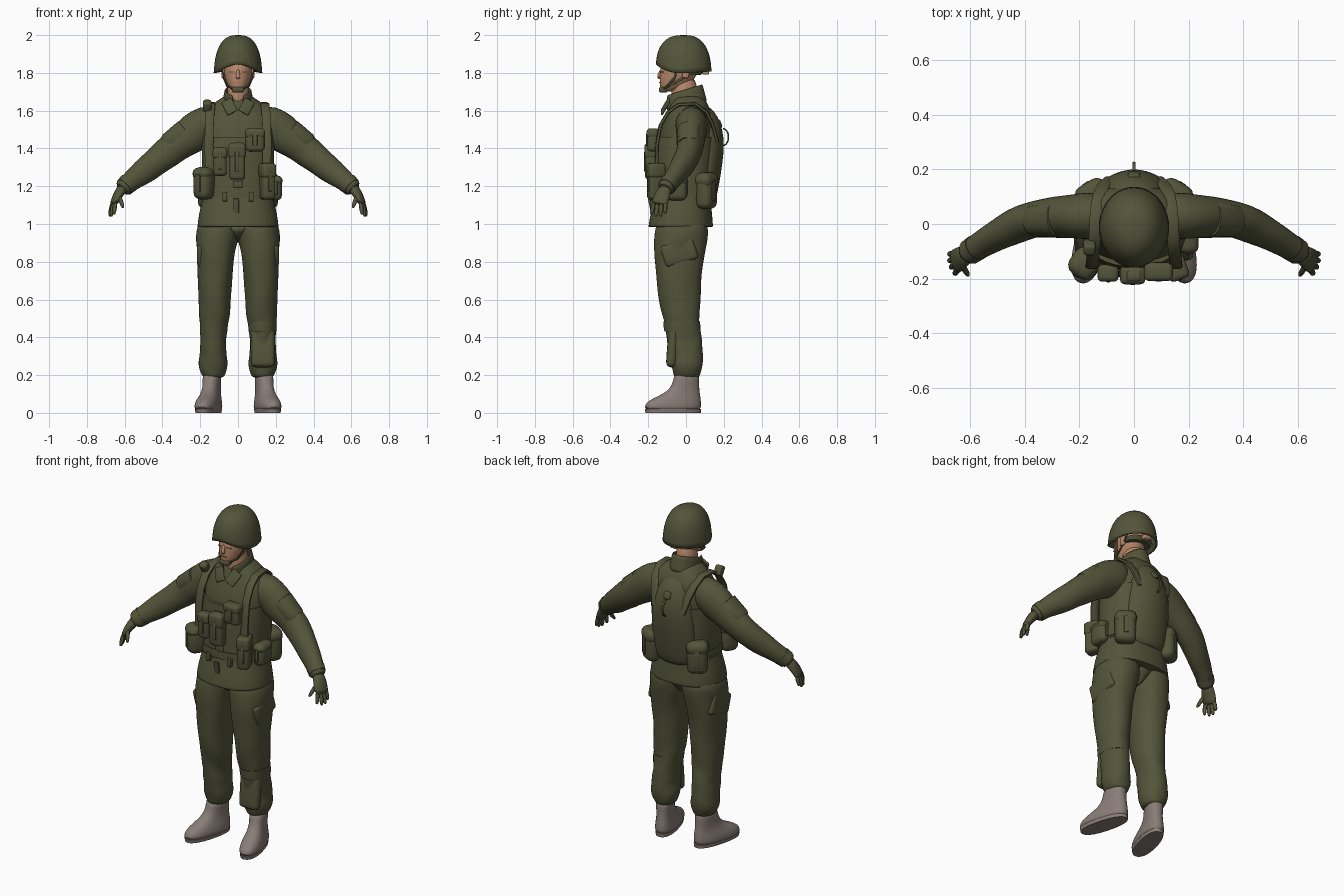
import bpy, bmesh, math
from mathutils import Vector, Matrix


def material(name, rgb):
    m = bpy.data.materials.new(name)
    m.diffuse_color = (*rgb, 1)
    return m


GREEN = material("olive cloth", (0.085, 0.09, 0.042))
BOOT = material("taupe leather", (0.25, 0.205, 0.185))
SKIN = material("skin", (0.48, 0.25, 0.145))
DARK = material("brown lashes", (0.16, 0.085, 0.05))
LIP = material("lips", (0.38, 0.165, 0.11))


def finish(name, bm, mat, mirror=False, smooth=0, solid=0):
    bmesh.ops.recalc_face_normals(bm, faces=bm.faces)
    me = bpy.data.meshes.new(name)
    bm.to_mesh(me)
    bm.free()
    me.materials.append(mat)
    ob = bpy.data.objects.new(name, me)
    bpy.context.collection.objects.link(ob)
    if mirror:
        ob.modifiers.new("mirror", 'MIRROR').use_mirror_merge = False
    if solid:
        s = ob.modifiers.new("thickness", 'SOLIDIFY')
        s.thickness, s.offset = solid, -1
    if smooth:
        ob.modifiers.new("smooth", 'SUBSURF').levels = smooth
        ob.modifiers["smooth"].render_levels = smooth
    return ob


def skin_rings(rings, caps=True, gap=()):
    """Join rings of points into a surface; gap lists columns left open."""
    bm = bmesh.new()
    vs = [[bm.verts.new(p) for p in r] for r in rings]
    n = len(rings[0])
    for a, b in zip(vs, vs[1:]):
        for i in range(n):
            if i not in gap:
                j = (i + 1) % n
                bm.faces.new((a[i], a[j], b[j], b[i]))
    if caps:
        bm.faces.new(vs[0][::-1])
        bm.faces.new(vs[-1])
    return bm


def power(v, e):
    return math.copysign(abs(v) ** e, v)


def loft(name, rows, mat, n=24, e=1.0, tilt=0, fold=0, turn=None, gap=(), caps=True, **kw):
    """Rows are (z, centre x, half width, front y, back y)."""
    rings = []
    for z, xc, rx, y0, y1 in rows:
        ring = []
        for i in range(n):
            a = math.tau * (i + 0.5) / n - math.pi / 2
            k = 1 + fold * math.sin(3 * a + 41 * z) * math.sin(67 * z + a)
            y = (y0 + y1) / 2 + k * (y1 - y0) / 2 * power(math.sin(a), e)
            ring.append(Vector((xc + k * rx * power(math.cos(a), e), y, z + tilt * y)))
        rings.append(ring)
    bm = skin_rings(rings, caps, gap)
    if turn:
        bmesh.ops.rotate(bm, verts=bm.verts, cent=turn[0], matrix=Matrix.Rotation(turn[1], 3, 'Z'))
    return finish(name, bm, mat, **kw)


def tube(name, path, mat, ref=(0, 1, 0), n=16, e=1.0, fold=0, **kw):
    """Path entries are (x, y, z, radius along ref, radius across)."""
    pts = [Vector(p[:3]) for p in path]
    rings = []
    for i, p in enumerate(path):
        t = (pts[min(i + 1, len(pts) - 1)] - pts[max(i - 1, 0)]).normalized()
        b = Vector(ref)
        b = (b - t * b.dot(t)).normalized()
        c = t.cross(b)
        ring = []
        for j in range(n):
            a = math.tau * (j + 0.5) / n
            k = 1 + fold * math.sin(2 * a + 2.3 * i)
            ring.append(pts[i] + k * (b * p[3] * power(math.cos(a), e) + c * p[4] * power(math.sin(a), e)))
        rings.append(ring)
    return finish(name, skin_rings(rings), mat, **kw)


def box(name, at, size, mat=GREEN, bevel=0.012, rz=0, rx=0, ry=0, seg=3, **kw):
    bm = bmesh.new()
    bmesh.ops.create_cube(bm, size=1)
    bmesh.ops.scale(bm, verts=bm.verts, vec=size)
    if bevel:
        bmesh.ops.bevel(bm, geom=bm.edges[:], offset=bevel, segments=seg, profile=0.5, affect='EDGES')
    m = Matrix.Translation(at)
    for ang, ax in ((rz, 'Z'), (ry, 'Y'), (rx, 'X')):
        m = m @ Matrix.Rotation(math.radians(ang), 4, ax)
    bmesh.ops.transform(bm, matrix=m, verts=bm.verts)
    return finish(name, bm, mat, **kw)


def pouch(name, at, size, rz=0, bevel=0.018, **kw):
    """Bag with an overlapping flap and a closing tab."""
    x, y, z = at
    w, d, h = size
    box(name, at, size, bevel=bevel, rz=rz, **kw)
    box(name + "_flap", (x, y, z + h * 0.3), (w + 0.008, d + 0.008, h * 0.42), bevel=bevel, rz=rz, **kw)
    box(name + "_tab", (x, y, z), (w * 0.25, d + 0.012, h * 0.55), bevel=0.004, rz=rz, **kw)


# Trousers and seat
loft("trouser_leg", [
    (1.04, .10, .11, -.16, .12), (.95, .106, .115, -.168, .12), (.91, .111, .111, -.17, .113),
    (.87, .115, .106, -.17, .106), (.82, .118, .1, -.168, .097), (.75, .121, .094, -.163, .088),
    (.68, .122, .09, -.155, .08), (.62, .123, .087, -.146, .077), (.56, .124, .084, -.136, .073),
    (.51, .125, .082, -.125, .072), (.47, .127, .073, -.115, .074), (.43, .13, .074, -.107, .078),
    (.39, .13, .066, -.1, .084), (.35, .132, .074, -.098, .086), (.31, .132, .069, -.088, .09),
    (.27, .132, .078, -.085, .092), (.23, .132, .074, -.074, .086), (.2, .13, .06, -.066, .074),
    (.185, .13, .054, -.06, .07)], GREEN, e=.92, fold=.04, mirror=True, smooth=1)
loft("seat", [(.9, 0, .012, -.05, .05), (.93, 0, .04, -.11, .08), (.96, 0, .09, -.14, .1),
              (1.0, 0, .15, -.16, .12)], GREEN, smooth=1)
box("cargo_flap", (.191, -.035, .85), (.052, .18, .12), bevel=.02, rx=17, mirror=True)
box("knee_pad", (.132, -.07, .35), (.13, .06, .22), bevel=.029, rx=-5, smooth=1)
loft("knee_band", [(.43, .13, .073, -.115, .079), (.455, .13, .075, -.119, .077), (.485, .129, .076, -.121, .075)],
     GREEN, e=.92)

# Boots
turn = (Vector((.128, .03, 0)), math.radians(15))
loft("boot", [
    (.012, .13, .058, -.22, .075), (.03, .13, .062, -.229, .08), (.055, .13, .059, -.22, .08),
    (.078, .13, .053, -.18, .078), (.1, .13, .047, -.127, .074), (.13, .13, .044, -.087, .07),
    (.17, .13, .046, -.07, .068), (.22, .13, .049, -.062, .07)],
    BOOT, e=.85, turn=turn, mirror=True, smooth=1)
loft("boot_sole", [(0, .13, .055, -.222, .078), (.02, .13, .057, -.226, .08)],
     BOOT, e=.85, turn=turn, mirror=True)

# Jacket
loft("jacket", [
    (.985, 0, .2, -.185, .13), (.985, 0, .214, -.199, .143), (.988, 0, .216, -.2, .144),
    (1.06, 0, .207, -.187, .138), (1.12, 0, .19, -.17, .132), (1.2, 0, .18, -.158, .13),
    (1.3, 0, .18, -.152, .14), (1.4, 0, .185, -.146, .148), (1.5, 0, .195, -.135, .15),
    (1.57, 0, .187, -.108, .14), (1.62, 0, .155, -.088, .125), (1.66, 0, .1, -.075, .10),
    (1.69, 0, .055, -.05, .07)], GREEN, n=32, e=.85, smooth=1)
box("jacket_placket", (-.01, -.18, 1.06), (.03, .012, .15), bevel=.003, rx=12)
loft("collar", [(1.615, 0, .09, -.11, .115), (1.66, 0, .078, -.11, .1), (1.715, 0, .074, -.116, .09)],
     GREEN, tilt=.3, caps=False, gap=(22, 23, 0), solid=.012, smooth=1)
box("lapel", (.045, -.11, 1.622), (.06, .012, .085), bevel=.005, rx=-28, ry=28, mirror=True)

# Sleeves
tube("sleeve", [
    (.09, .03, 1.54, .08, .09), (.17, .03, 1.53, .088, .106), (.23, .028, 1.485, .083, .104),
    (.28, .025, 1.447, .077, .095), (.33, .022, 1.411, .072, .085), (.38, .015, 1.374, .068, .083),
    (.43, -.005, 1.333, .066, .076), (.48, -.03, 1.292, .06, .072), (.53, -.058, 1.255, .053, .062),
    (.575, -.085, 1.22, .047, .054), (.6, -.102, 1.2, .046, .05), (.62, -.115, 1.18, .04, .042)],
    GREEN, fold=.035, mirror=True, smooth=1)
tube("sleeve_pocket", [(.27, .02, 1.488, .06, .07), (.275, .02, 1.484, .066, .074),
                       (.36, .013, 1.422, .06, .065), (.365, .013, 1.417, .054, .06)],
     GREEN, e=.8, mirror=True)
tube("cuff", [(.578, -.087, 1.218, .049, .055), (.602, -.103, 1.196, .047, .051)], GREEN, mirror=True)

# Gloved hands
tube("palm", [(.605, -.105, 1.195, .034, .032), (.63, -.12, 1.165, .04, .026),
              (.65, -.135, 1.125, .046, .021), (.66, -.143, 1.1, .044, .016)],
     GREEN, ref=(.25, 1, 0), mirror=True, smooth=1)
for i, (base, tip) in enumerate([((.664, -.11, 1.11), (.679, -.11, 1.055)),
                                 ((.664, -.131, 1.105), (.679, -.135, 1.038)),
                                 ((.66, -.151, 1.105), (.672, -.16, 1.038)),
                                 ((.65, -.17, 1.11), (.657, -.184, 1.05)),
                                 ((.63, -.15, 1.15), (.607, -.19, 1.085))]):
    a, b = Vector(base), Vector(tip)
    tube("thumb" if i == 4 else "finger",
         [(*a.lerp(b, t), r, r) for t, r in ((-.15, .012), (.4, .013), (.8, .011), (1, .006))],
         GREEN, n=8, mirror=True, smooth=1)

# Vest, belt and straps
loft("vest", [(1.14, 0, .188, -.174, .144), (1.2, 0, .19, -.172, .146), (1.3, 0, .19, -.168, .152),
              (1.4, 0, .193, -.163, .158), (1.46, 0, .188, -.155, .16)], GREEN, n=32, e=.82)
loft("belt", [(1.15, 0, .194, -.18, .15), (1.195, 0, .195, -.178, .152)], GREEN, n=32, e=.82)
tube("shoulder_strap", [(x, y, z, .024, .01) for x, y, z in (
    (.152, -.156, 1.28), (.154, -.153, 1.42), (.152, -.136, 1.52), (.148, -.096, 1.59), (.143, -.04, 1.632),
    (.138, .05, 1.636), (.128, .105, 1.596), (.11, .14, 1.53), (.085, .165, 1.44))],
    GREEN, ref=(1, 0, 0), n=8, e=.6, mirror=True)
box("strap_clip", (-.163, -.085, 1.625), (.045, .045, .06), rx=30)
box("belt_buckle", (.07, -.18, 1.145), (.026, .02, .05), bevel=.004, mirror=True)
box("waist_clasp", (0, -.176, 1.21), (.05, .014, .035), bevel=.005)

# Back carrier
loft("back_carrier", [(1.1, 0, .09, .08, .145), (1.13, 0, .12, .06, .16), (1.22, 0, .138, .04, .178),
                      (1.32, 0, .14, .04, .194), (1.42, 0, .135, .04, .204), (1.5, 0, .12, .04, .194),
                      (1.57, 0, .095, .03, .17), (1.63, 0, .06, .02, .125)], GREEN, e=1.1, smooth=1)
box("carrier_badge", (0, .176, 1.53), (.045, .024, .045), bevel=.01, rx=20)
loop = [(0, .195 + .03 * math.sin(a), 1.46 - .045 * math.cos(a), .007, .004)
        for a in [math.pi * i / 10 for i in range(11)]]
tube("drag_loop", loop, GREEN, ref=(1, 0, 0), n=6)

# Pouches
pouch("centre_pouch", (-.005, -.187, 1.33), (.085, .06, .19))
box("pouch_top", (.0, -.19, 1.41), (.06, .045, .045), bevel=.015)
pouch("small_pouch", (-.095, -.18, 1.33), (.07, .055, .15))
pouch("chest_pouch", (.09, -.175, 1.445), (.098, .06, .12))
pouch("tall_side_pouch", (.155, -.16, 1.225), (.07, .085, .19), rz=20)
pouch("front_canteen", (-.18, -.145, 1.215), (.1, .105, .17), rz=-35, bevel=.038)
pouch("hip_canteen", (.2, -.05, 1.19), (.066, .11, .13), bevel=.028)
pouch("rear_pouch", (.152, .108, 1.175), (.115, .09, .19), rz=-32, bevel=.034, mirror=True)

# Head and face
loft("head", [(1.7, 0, .022, -.122, -.07), (1.715, 0, .042, -.137, -.03), (1.745, 0, .062, -.14, .03),
              (1.79, 0, .075, -.139, .06), (1.83, 0, .078, -.136, .07), (1.88, 0, .07, -.12, .07)],
     SKIN, smooth=1)
loft("neck", [(1.6, 0, .06, -.08, .06), (1.7, 0, .056, -.078, .055), (1.78, 0, .058, -.07, .06)], SKIN, smooth=1)
tube("nose", [(0, -.13, 1.82, .008, .006), (0, -.14, 1.795, .01, .009), (0, -.146, 1.778, .014, .01),
              (0, -.136, 1.767, .009, .007)], SKIN, ref=(1, 0, 0), n=10, smooth=1)
box("ear", (.079, .0, 1.8), (.016, .035, .055), SKIN, bevel=.007, rx=-10, mirror=True)
box("eye", (.03, -.1275, 1.805), (.026, .009, .004), DARK, bevel=0, rz=18, mirror=True)
box("mouth", (0, -.1375, 1.75), (.034, .009, .006), LIP, bevel=0)

# Helmet shell with a rim that lifts over the brow
rings = []
for k in range(13):
    ph = math.radians(k * 7.4)
    ring = []
    for i in range(40):
        a = math.tau * i / 40
        front = max(0, -math.sin(a))
        rim = 1.8 + .046 * front ** 3 + .008 * max(0, math.sin(a))
        r = math.cos(ph) ** .74 * (1 + (.015 if k == 0 else 0))
        ring.append(Vector((.127 * r * math.cos(a), -.012 + .146 * r * math.sin(a),
                            rim + (2.0 - rim) * math.sin(ph) ** .96)))
    rings.append(ring)
bm = skin_rings(rings, caps=False)
bm.verts.ensure_lookup_table()
bm.faces.new(bm.verts[-40:])
finish("helmet", bm, GREEN, solid=.01)

# Chin straps and cup
tube("front_chin_strap", [(.088, -.045, 1.83, .007, .004), (.074, -.06, 1.775, .007, .004),
                          (.054, -.098, 1.728, .008, .005), (0, -.132, 1.708, .01, .006)],
     GREEN, n=8, mirror=True)
tube("rear_chin_strap", [(.088, .05, 1.82, .007, .004), (.077, -.01, 1.775, .007, .004),
                         (.058, -.09, 1.732, .007, .005)], GREEN, ref=(0, 0, 1), n=8, mirror=True)
box("chin_cup", (0, -.12, 1.711), (.064, .046, .03), bevel=.011)
loft("nape_band", [(1.79, 0, .074, -.03, .08), (1.812, 0, .08, -.03, .1)], GREEN)
box("nape_knot", (0, .105, 1.803), (.045, .035, .025), SKIN, bevel=.008)

# Smooth shading with crisp edges
bpy.ops.object.select_all(action='SELECT')
bpy.context.view_layer.objects.active = bpy.context.selected_objects[0]
bpy.ops.object.shade_smooth_by_angle(angle=math.radians(40))
